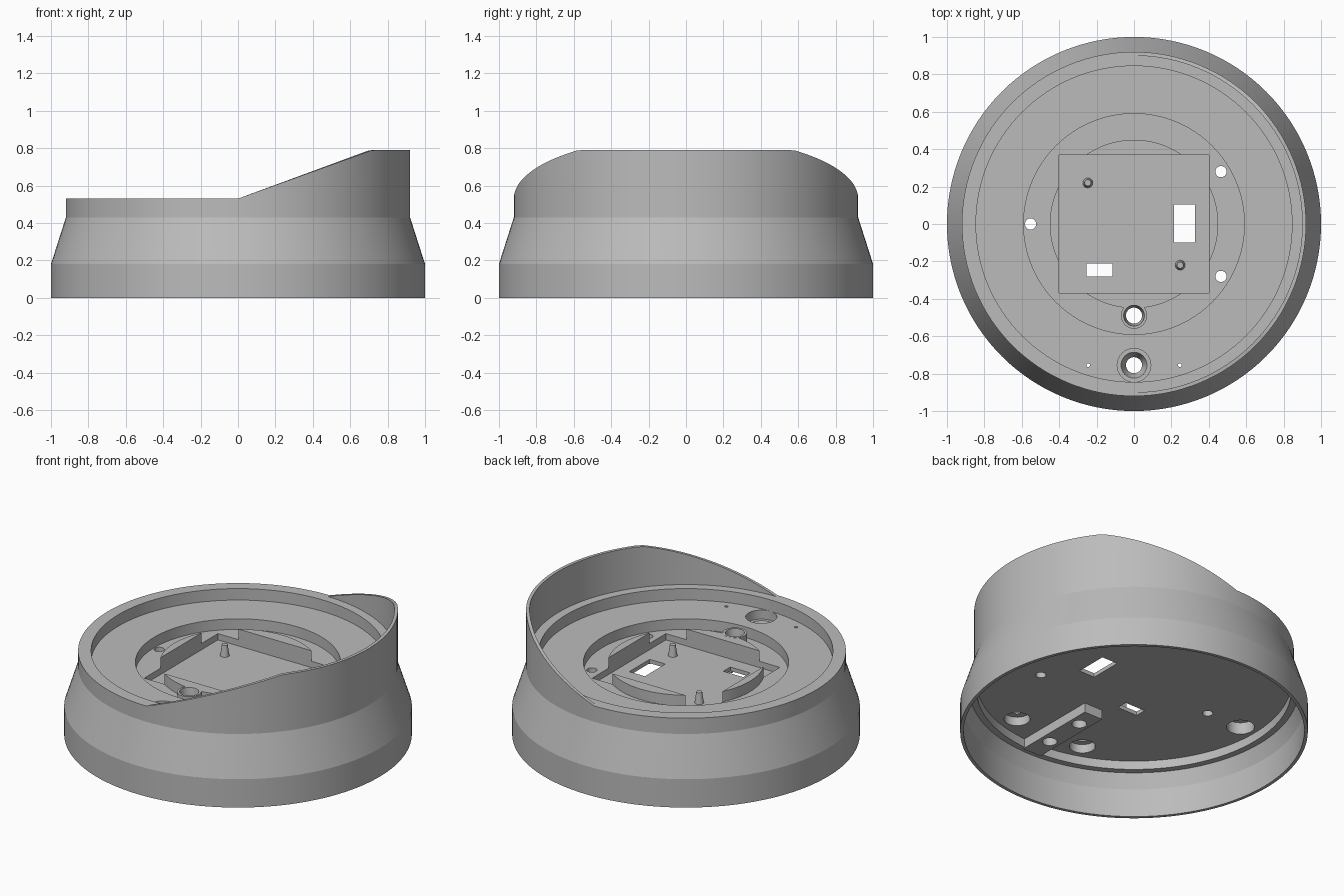
import bpy, bmesh, math
from mathutils import Matrix, Vector

cube = bpy.data.objects.get("Cube")
if cube:
    bpy.data.objects.remove(cube, do_unlink=True)

grey = bpy.data.materials.new("plain grey")
grey.use_nodes = True
COLOUR = (0.5, 0.5, 0.5, 1)
grey.diffuse_color = COLOUR
grey.node_tree.nodes["Principled BSDF"].inputs["Base Color"].default_value = COLOUR
SEG = 128
RIM, LEDGE, GROOVE, POCKET, UNDER = 0.53, 0.457, 0.39, 0.35, 0.325


def finish(name, bm):
    bmesh.ops.recalc_face_normals(bm, faces=bm.faces)
    mesh = bpy.data.meshes.new(name)
    bm.to_mesh(mesh)
    bm.free()
    mesh.materials.append(grey)
    ob = bpy.data.objects.new(name, mesh)
    bpy.context.collection.objects.link(ob)
    return ob


def select(ob):
    bpy.ops.object.select_all(action='DESELECT')
    ob.select_set(True)
    bpy.context.view_layer.objects.active = ob


def smooth(ob):
    select(ob)
    bpy.ops.object.shade_smooth_by_angle(angle=math.radians(12))


def lathe(name, profile):
    bm = bmesh.new()
    vs = [bm.verts.new((r, 0, z)) for r, z in profile]
    es = [bm.edges.new(pair) for pair in zip(vs, vs[1:])]
    bmesh.ops.spin(bm, geom=vs + es, cent=(0, 0, 0), axis=(0, 0, 1),
                   angle=math.tau, steps=SEG, use_duplicate=False)
    bmesh.ops.remove_doubles(bm, verts=bm.verts, dist=1e-4)
    return finish(name, bm)


def cone(name, x, y, z0, z1, r0, r1=None):
    bm = bmesh.new()
    bmesh.ops.create_cone(bm, cap_ends=True, segments=32, radius1=r0,
                          radius2=r0 if r1 is None else r1, depth=z1 - z0,
                          matrix=Matrix.Translation((x, y, (z0 + z1) / 2)))
    return finish(name, bm)


def box(name, x0, x1, y0, y1, z0, z1):
    bm = bmesh.new()
    bmesh.ops.create_cube(bm, size=1)
    bmesh.ops.scale(bm, vec=(x1 - x0, y1 - y0, z1 - z0), verts=bm.verts)
    bmesh.ops.translate(bm, vec=Vector((x0 + x1, y0 + y1, z0 + z1)) / 2, verts=bm.verts)
    return finish(name, bm)


def combine(target, other, operation):
    select(target)
    mod = target.modifiers.new(operation, 'BOOLEAN')
    mod.object, mod.operation, mod.solver = other, operation, 'EXACT'
    bpy.ops.object.modifier_apply(modifier=mod.name)
    bpy.data.objects.remove(other, do_unlink=True)


# Hollow round housing with stepped deck
body = lathe("housing", [
    (0, LEDGE), (0.45, LEDGE), (0.45, GROOVE), (0.59, GROOVE), (0.59, LEDGE),
    (0.845, LEDGE), (0.845, RIM), (0.92, RIM), (0.92, 0.43), (1, 0.18), (1, 0),
    (0.98, 0), (0.98, 0.18), (0.945, 0.27), (0.905, 0.27), (0.905, UNDER), (0, UNDER)])

# Screw boss in the groove and block under the deck
combine(body, cone("boss", 0, -0.49, 0.34, LEDGE + 0.0005, 0.07), 'UNION')
combine(body, box("under_block", -0.065, 0.065, -0.915, -0.363, 0.265, 0.335), 'UNION')

# Pocket, windows and holes
cutters = [
    box("pocket", -0.4, 0.4, -0.37, 0.37, POCKET, 0.6),
    box("large_window", 0.215, 0.325, -0.1, 0.105, 0.2, 0.6),
    box("small_window", -0.255, -0.115, -0.28, -0.21, 0.2, 0.6),
    cone("boss_hole", 0, -0.49, 0.2, 0.6, 0.043),
    cone("boss_sink", 0, -0.49, 0.37, 0.46, 0.043, 0.056),
    cone("deck_hole", 0, -0.755, 0.2, 0.6, 0.043),
    cone("deck_bore", 0, -0.755, 0.4, 0.6, 0.09),
    cone("deck_sink", 0, -0.755, 0.33, 0.402, 0.043, 0.07),
    cone("blind_bore", -0.8, 0, 0.2, 0.4, 0.08),
]
for x, y in ((-0.553, 0), (0.465, 0.28), (0.465, -0.28)):
    cutters.append(cone("groove_hole", x, y, 0.2, 0.6, 0.03))
for x in (-0.245, 0.245):
    cutters += [cone("pin_hole", x, -0.755, 0.2, 0.6, 0.01),
                cone("under_bore", x, -0.755, 0.2, 0.38, 0.075),
                cone("under_sink", x, -0.755, 0.3, 0.43, 0.035)]
for cutter in cutters:
    combine(body, cutter, 'DIFFERENCE')
smooth(body)

# Raised wall along one half, rising to a level top
bm = bmesh.new()
rows = []
for i in range(SEG // 2 + 1):
    a = -math.pi / 2 + i * math.tau / SEG
    c, s = math.cos(a), math.sin(a)
    top = min(0.79, RIM + 0.361 * max(c, 0) * 0.92)
    rows.append([bm.verts.new((r * c, r * s, z)) for r, z in
                 ((0.92, RIM), (0.92, top + 1e-4), (0.9, top + 1e-4), (0.9, RIM))])
for p, q in zip(rows, rows[1:]):
    for k in range(3):
        bm.faces.new((p[k], q[k], q[k + 1], p[k + 1]))
smooth(finish("raised_wall", bm))

# Locating pins in the pocket
for side in (-1, 1):
    pin = cone("locating_pin", 0.247 * side, -0.22 * side, POCKET - 0.01, 0.42, 0.028, 0.017)
    smooth(pin)
